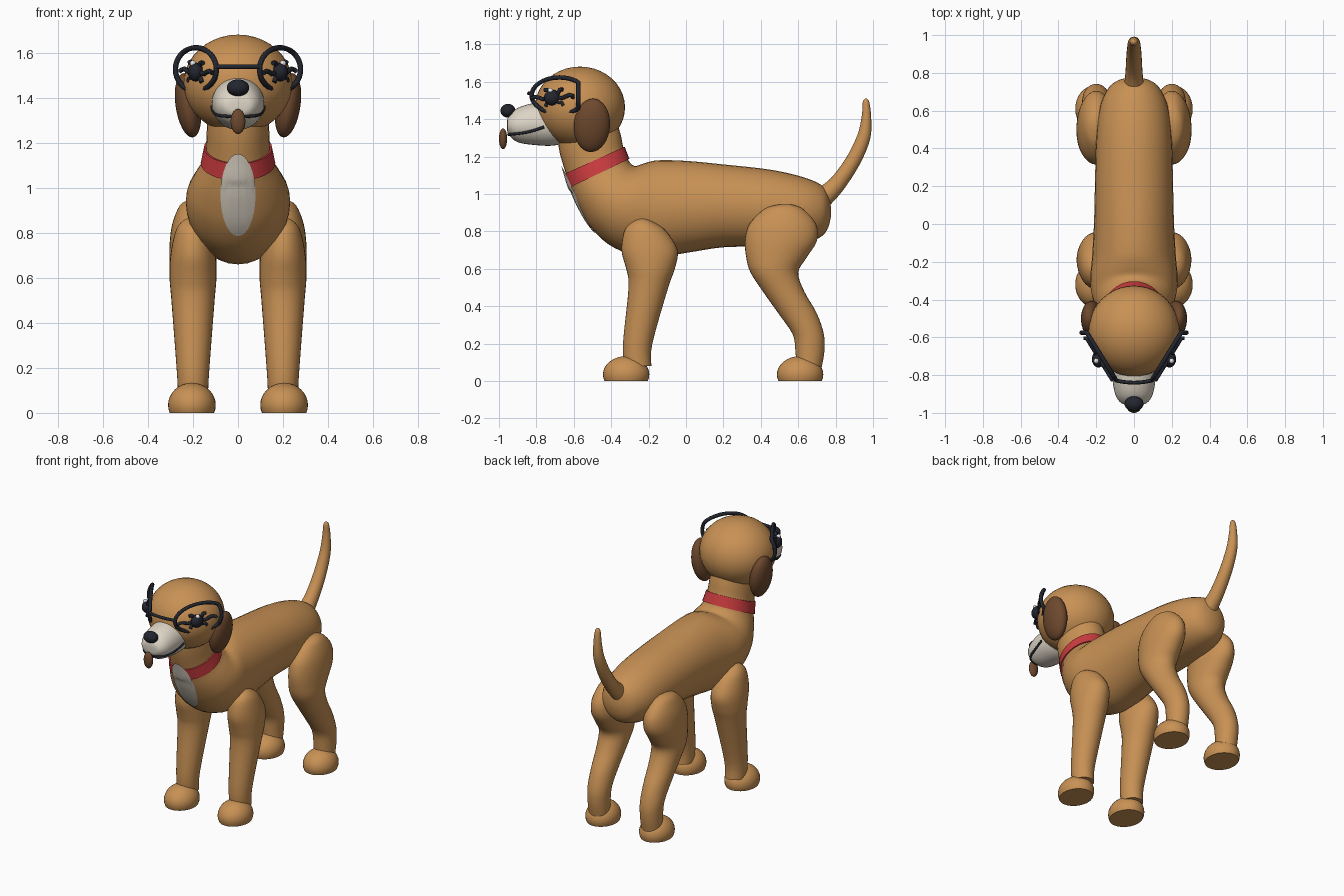
import bpy, bmesh, math
from mathutils import Vector
from mathutils.bvhtree import BVHTree

if "Cube" in bpy.data.objects:
    bpy.data.objects.remove(bpy.data.objects["Cube"])


def material(name, rgb):
    m = bpy.data.materials.new(name)
    m.diffuse_color = (*rgb, 1)
    m.use_nodes = True
    m.node_tree.nodes["Principled BSDF"].inputs["Base Color"].default_value = m.diffuse_color
    return m


TAN = material("tan_fur", (0.58, 0.285, 0.09))
BROWN = material("dark_brown", (0.155, 0.066, 0.027))
CREAM = material("cream_fur", (0.72, 0.66, 0.56))
RED = material("collar_red", (0.60, 0.045, 0.05))
BLACK = material("soft_black", (0.017, 0.019, 0.028))
WHITE = material("eye_white", (0.85, 0.85, 0.85))


def finish(bm, name, mat, angle=50):
    bmesh.ops.recalc_face_normals(bm, faces=bm.faces)
    me = bpy.data.meshes.new(name)
    bm.to_mesh(me)
    bm.free()
    ob = bpy.data.objects.new(name, me)
    bpy.context.collection.objects.link(ob)
    me.materials.append(mat)
    bpy.ops.object.select_all(action='DESELECT')
    ob.select_set(True)
    bpy.context.view_layer.objects.active = ob
    bpy.ops.object.shade_smooth_by_angle(angle=math.radians(angle))
    return ob


def spline(rows, n):
    """Catmull-Rom through tuples of numbers."""
    out = []
    for i in range(len(rows) - 1):
        p0, p1, p2 = rows[max(i - 1, 0)], rows[i], rows[i + 1]
        p3 = rows[min(i + 2, len(rows) - 1)]
        for k in range(n):
            t = k / n
            out.append(tuple(
                0.5 * (2 * b + (c - a) * t + (2 * a - 5 * b + 4 * c - d) * t * t
                       + (3 * b - a - 3 * c + d) * t ** 3)
                for a, b, c, d in zip(p0, p1, p2, p3)))
    return out + [rows[-1]]


def loft(name, rows, mat, x=0.0, n=4, seg=32):
    """Rows: (y1, z1, y2, z2, half width) - two opposite points of each ring."""
    bm = bmesh.new()
    rings = []
    for y1, z1, y2, z2, w in spline(rows, n):
        c = Vector((x, (y1 + y2) / 2, (z1 + z2) / 2))
        v = Vector((0, (y1 - y2) / 2, (z1 - z2) / 2))
        u = Vector((w, 0, 0))
        rings.append([bm.verts.new(c + u * math.cos(a) + v * math.sin(a))
                      for a in (2 * math.pi * k / seg for k in range(seg))])
    for r, q in zip(rings, rings[1:]):
        for k in range(seg):
            j = (k + 1) % seg
            bm.faces.new((r[k], r[j], q[j], q[k]))
    bm.faces.new(rings[0])
    bm.faces.new(rings[-1])
    return finish(bm, name, mat)


def ball(name, loc, r, mat, tilt=(0, 0), cut=None, seg=32):
    bm = bmesh.new()
    bmesh.ops.create_uvsphere(bm, u_segments=seg, v_segments=seg // 2, radius=1)
    for v in bm.verts:
        p = Vector((v.co.x * r[0], v.co.y * r[1], v.co.z * r[2]))
        # shear sideways and lengthwise with height
        v.co = p + Vector(loc) + Vector((tilt[0] * p.z, tilt[1] * p.z, 0))
    if cut is not None:
        g = bm.verts[:] + bm.edges[:] + bm.faces[:]
        bmesh.ops.bisect_plane(bm, geom=g, plane_co=(0, 0, cut),
                               plane_no=(0, 0, 1), clear_inner=True)
        bmesh.ops.holes_fill(bm, edges=[e for e in bm.edges if e.is_boundary])
    return finish(bm, name, mat)


def tube(name, pts, radius, mat, cyclic=False):
    cu = bpy.data.curves.new(name, 'CURVE')
    cu.dimensions = '3D'
    cu.bevel_depth = radius
    cu.bevel_resolution = 2
    cu.use_fill_caps = True
    s = cu.splines.new('POLY')
    s.points.add(len(pts) - 1)
    for p, co in zip(s.points, pts):
        p.co = (*co, 1)
    s.use_cyclic_u = cyclic
    cu.materials.append(mat)
    ob = bpy.data.objects.new(name, cu)
    bpy.context.collection.objects.link(ob)
    bpy.ops.object.select_all(action='DESELECT')
    ob.select_set(True)
    bpy.context.view_layer.objects.active = ob
    bpy.ops.object.convert(target='MESH')
    bpy.ops.object.shade_smooth_by_angle(angle=math.radians(50))


def tree(ob):
    return BVHTree.FromPolygons([v.co for v in ob.data.vertices],
                                [p.vertices[:] for p in ob.data.polygons])


# Torso and neck, from rump to inside the head
COLLAR_LOW = (-0.31, 1.185, -0.62, 1.035, 0.158)
COLLAR_HIGH = (-0.335, 1.25, -0.643, 1.11, 0.143)
torso = loft("torso", [
    (0.775, 0.93, 0.775, 0.88, 0.03), (0.76, 1.0, 0.76, 0.82, 0.085),
    (0.72, 1.05, 0.72, 0.77, 0.135), (0.62, 1.092, 0.62, 0.735, 0.18),
    (0.45, 1.13, 0.45, 0.72, 0.2), (0.2, 1.158, 0.2, 0.715, 0.207),
    (0.0, 1.177, 0.0, 0.685, 0.212), (-0.15, 1.18, -0.2, 0.66, 0.222),
    (-0.22, 1.165, -0.38, 0.71, 0.232), (-0.265, 1.15, -0.5, 0.81, 0.22),
    (-0.29, 1.158, -0.575, 0.93, 0.192), COLLAR_LOW, COLLAR_HIGH,
    (-0.35, 1.32, -0.675, 1.22, 0.138), (-0.38, 1.42, -0.69, 1.32, 0.13)], TAN)

# Collar band
mid = tuple((a + b) / 2 for a, b in zip(COLLAR_LOW, COLLAR_HIGH))
loft("collar", [(a + 0.007, b + 0.003, c - 0.007, d - 0.003, w + 0.008)
                for a, b, c, d, w in (COLLAR_LOW, mid, COLLAR_HIGH)], RED, n=2)

# Chest patch laid on the torso front
hit = tree(torso)
bm = bmesh.new()
loops = []
for i in range(13):
    f = max(i / 12, 0.01)
    loop = []
    for k in range(32):
        a = 2 * math.pi * k / 32
        px, pz = 0.078 * f * math.cos(a), 0.968 + 0.183 * f * math.sin(a)
        co = hit.ray_cast(Vector((px, -2, pz)), Vector((0, 1, 0)))[0]
        loop.append(bm.verts.new(co + Vector((0, -0.012 if pz > 1.02 else -0.006, 0))))
    loops.append(loop)
bm.faces.new(loops[0])
for p, q in zip(loops, loops[1:]):
    for k in range(32):
        j = (k + 1) % 32
        bm.faces.new((p[k], q[k], q[j], p[j]))
patch = finish(bm, "chest_patch", CREAM)
if sum(p.normal.y for p in patch.data.polygons) > 0:
    patch.data.flip_normals()

# Tail
loft("tail", [(0.69, 1.02, 0.76, 0.93, 0.052), (0.775, 1.085, 0.84, 1.02, 0.045),
              (0.86, 1.20, 0.93, 1.16, 0.04), (0.918, 1.32, 0.985, 1.295, 0.034),
              (0.94, 1.42, 0.99, 1.41, 0.026), (0.945, 1.49, 0.98, 1.49, 0.018),
              (0.957, 1.51, 0.967, 1.51, 0.005)], TAN, seg=20)

# Legs and paws: (height, front y, back y, half width)
FRONT = [(0.868, -0.255, -0.215, 0.02), (0.845, -0.295, -0.165, 0.055),
         (0.80, -0.33, -0.105, 0.08), (0.70, -0.345, -0.045, 0.1),
         (0.60, -0.32, -0.06, 0.104), (0.50, -0.307, -0.095, 0.096),
         (0.20, -0.337, -0.18, 0.073), (0.08, -0.33, -0.185, 0.066)]
HIND = [(0.945, 0.50, 0.56, 0.025), (0.92, 0.42, 0.625, 0.06),
        (0.84, 0.34, 0.695, 0.092), (0.75, 0.315, 0.70, 0.104),
        (0.66, 0.322, 0.645, 0.104), (0.58, 0.345, 0.60, 0.1),
        (0.48, 0.41, 0.632, 0.09), (0.36, 0.495, 0.70, 0.08),
        (0.25, 0.57, 0.737, 0.074), (0.16, 0.585, 0.74, 0.07),
        (0.07, 0.59, 0.725, 0.066)]
for side, s in (("left", 1), ("right", -1)):
    for part, rows, paw_y in (("front", FRONT, -0.32), ("hind", HIND, 0.61)):
        loft(f"{part}_leg_{side}", [(a, z, b, z, w) for z, a, b, w in rows],
             TAN, x=0.2 * s)
        ball(f"{part}_paw_{side}", (0.205 * s, paw_y, 0.035),
             (0.106, 0.124, 0.098), TAN, cut=0)

# Head, muzzle, nose and tongue
ball("head", (0, -0.567, 1.463), (0.242, 0.241, 0.218), TAN, seg=40)
muzzle = loft("muzzle", [(y, t, y, b, w) for y, t, b, w in (
    (-0.957, 1.385, 1.345, 0.03), (-0.948, 1.415, 1.318, 0.068),
    (-0.90, 1.46, 1.277, 0.1), (-0.80, 1.488, 1.261, 0.116),
    (-0.70, 1.485, 1.26, 0.113), (-0.60, 1.45, 1.29, 0.09))], CREAM)
ball("nose", (0, -0.952, 1.445), (0.05, 0.04, 0.037), BLACK)
ball("tongue", (0, -0.978, 1.295), (0.033, 0.022, 0.056), BROWN, seg=20)

# Mouth line wrapped around the muzzle
hit = tree(muzzle)
line = []
for k in range(33):
    a = math.radians(-105 + 210 * k / 32)
    d = Vector((math.sin(a), -math.cos(a), 0))
    c = Vector((0, -0.79, 1.318 + 0.04 * (abs(a) / 1.83) ** 2))
    line.append(hit.ray_cast(c + d, -d)[0])
tube("mouth_line", line, 0.008, BLACK)


def lens_y(x):
    return min(-0.575, -0.835 + 1.63 * (x - 0.09))


# Ears, eyes and glasses
for side, s in (("left", 1), ("right", -1)):
    ball(f"ear_{side}", (0.222 * s, -0.503, 1.367), (0.056, 0.097, 0.143),
         BROWN, tilt=(0.13 * s, 0.04))
    ball(f"eye_{side}", (0.187 * s, -0.715, 1.515), (0.036, 0.045, 0.042), BLACK, seg=20)
    ball(f"eye_glint_{side}", (0.2 * s, -0.725, 1.553), (0.014, 0.014, 0.014), WHITE, seg=12)
    # tangled lashes over the eye
    for i, ang in enumerate((5, 60, 125)):
        h = 0.075 if i == 0 else 0.055
        pts = []
        for k in range(13):
            t = (k / 6 - 1) * h
            px = 0.188 + t * math.cos(math.radians(ang))
            pz = 1.517 + t * math.sin(math.radians(ang)) + 0.008 * math.sin(k * 1.4)
            pts.append((px * s, lens_y(px) - 0.03, pz))
        tube(f"eyelash_{side}_{i}", pts, 0.011, BLACK)
    rim = []
    for k in range(48):
        a = 2 * math.pi * k / 48
        px = 0.187 + 0.091 * math.cos(a)
        rim.append((px * s, lens_y(px), 1.527 + 0.096 * math.sin(a)))
    tube(f"glasses_rim_{side}", rim, 0.012, BLACK, cyclic=True)
tube("glasses_bridge", [(0.096 * t, -0.84 + 0.012 * t * t, 1.538)
                        for t in (k / 6 - 1 for k in range(13))], 0.01, BLACK)
